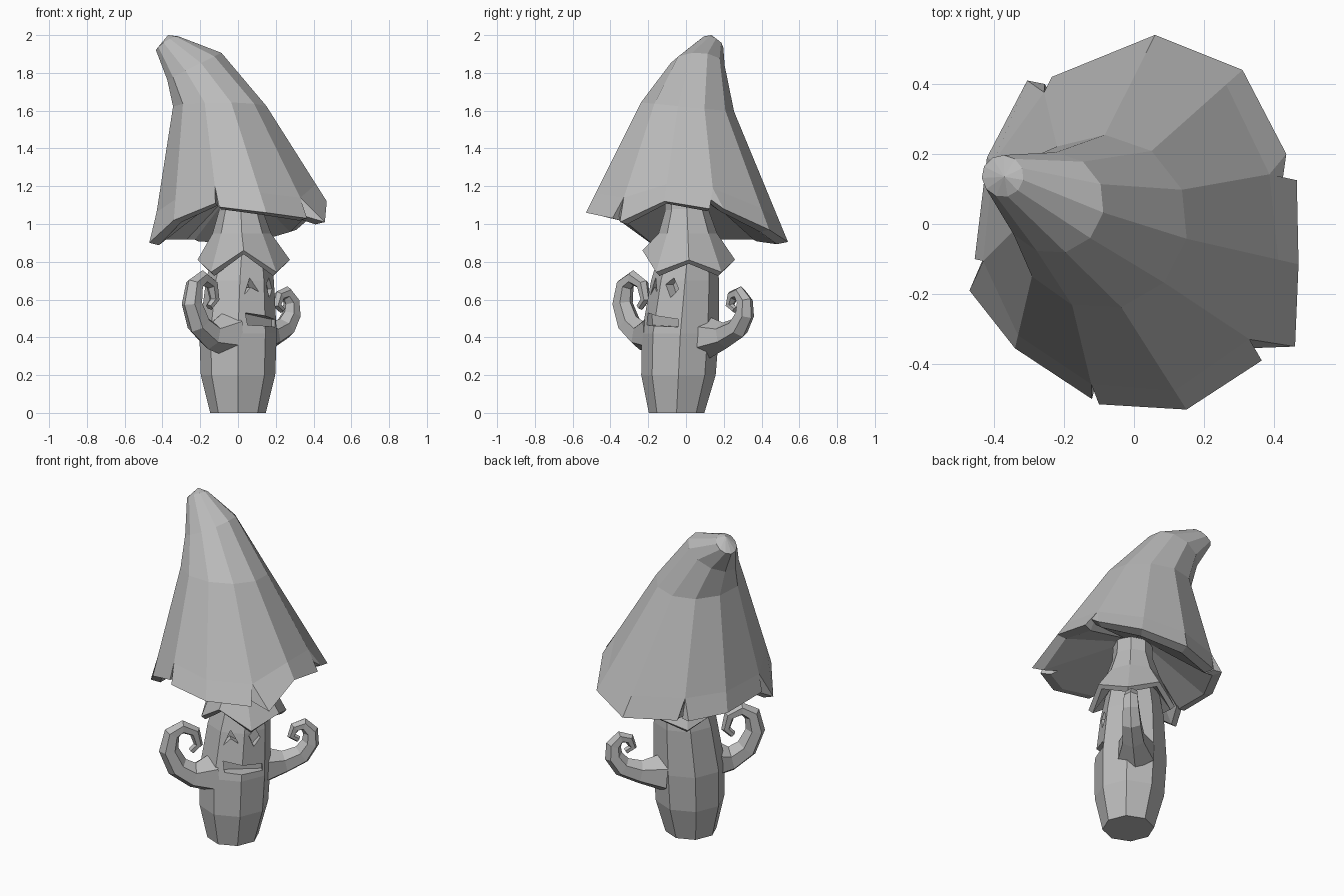
import bpy, bmesh
from math import sin, cos, pi, radians
from mathutils import Vector

if "Cube" in bpy.data.objects:
    bpy.data.objects.remove(bpy.data.objects["Cube"])

grey = bpy.data.materials.new("plain grey")
grey.use_nodes = True
colour = (0.5, 0.5, 0.5, 1)
grey.diffuse_color = colour
grey.node_tree.nodes["Principled BSDF"].inputs["Base Color"].default_value = colour

# The face looks along FRONT; the arms spread along SIDE
FRONT = Vector((1, -1, 0)).normalized()
SIDE = Vector((1, 1, 0)).normalized()
UP = Vector((0, 0, 1))


def make(name, bm):
    bmesh.ops.recalc_face_normals(bm, faces=bm.faces)
    mesh = bpy.data.meshes.new(name)
    bm.to_mesh(mesh)
    bm.free()
    mesh.materials.append(grey)
    obj = bpy.data.objects.new(name, mesh)
    bpy.context.scene.collection.objects.link(obj)
    return obj


def circle(centre, radius, sides, start=0.0, turn=1):
    cx, cy, z = centre
    angles = [start + turn * 2 * pi * i / sides for i in range(sides)]
    return [Vector((cx + radius * cos(a), cy + radius * sin(a), z)) for a in angles]


def bridge(bm, a, b):
    n = len(a)
    for i in range(n):
        bm.faces.new((a[i], a[(i + 1) % n], b[(i + 1) % n], b[i]))


def loft(name, rings, closed=False):
    bm = bmesh.new()
    loops = [[bm.verts.new(p) for p in ring] for ring in rings]
    for a, b in zip(loops, loops[1:]):
        bridge(bm, a, b)
    if closed:
        bridge(bm, loops[-1], loops[0])
    else:
        bm.faces.new(loops[0])
        bm.faces.new(loops[-1])
    return make(name, bm)


# Stem: eight-sided barrel narrowing upward into the cap
stem_profile = [(0, -.05, 0, .147), (0, -.04, .2, .197), (0, -.03, .42, .205),
                (.01, -.005, .7, .18), (.02, .01, .85, .15),
                (.015, .005, 1.05, .115), (.01, 0, 1.2, .11)]
stem = loft("stem", [circle(p[:3], p[3], 8) for p in stem_profile])

# Eye and mouth recesses cut into the stem
features = {
    "right_eye": (.125, [(-.11, .625), (-.07, .715), (-.03, .64), (-.07, .665)]),
    "left_eye": (.125, [(.03, .68), (.07, .715), (.1, .655), (.06, .61)]),
    "mouth": (.14, [(-.115, .53), (.11, .495), (.11, .455), (-.11, .465)]),
}
cutters = []
for name, (depth, outline) in features.items():
    cutter = loft(name + "_cutter", [[SIDE * u + UP * z + FRONT * d for u, z in outline]
                                     for d in (depth, .4)])
    cutter.hide_render = True
    cut = stem.modifiers.new(name, "BOOLEAN")
    cut.operation = "DIFFERENCE"
    cut.solver = "EXACT"
    cut.object = cutter
    cutters.append(cutter)
bpy.context.view_layer.update()
carved = bpy.data.meshes.new_from_object(
    stem.evaluated_get(bpy.context.evaluated_depsgraph_get()))
stem.modifiers.clear()
stem.data = carved
for cutter in cutters:
    bpy.data.objects.remove(cutter)

# Collar: flared skirt with a zigzag hem and a thick lip
hem = circle((.03, .015, .81), .245, 8)
for p in hem[1::2]:
    p.z = .745
hem[6].z = .86
lip = [Vector((.03 + (p.x - .03) * .9, .015 + (p.y - .015) * .9, p.z - .02)) for p in hem]
inside = circle((.02, .01, .85), .14, 8)
loft("collar", [circle((.015, .005, 1.08), .113, 8), circle((.02, .01, .95), .155, 8),
                hem, lip, inside], closed=True)


# Arms: tapered tubes flaring into the stem and curling over at the end
def arm(name, direction, offset, path, thick):
    points = [direction * s + UP * z + FRONT * offset for s, z in path]
    rings = []
    last = len(points) - 1
    for i, p in enumerate(points):
        tangent = (points[min(i + 1, last)] - points[max(i - 1, 0)]).normalized()
        normal = tangent.cross(FRONT)
        radius = thick * (1 - .78 * (i / last) ** .7)
        if i == 0:
            radius *= 1.4
        rings.append([p + (normal * cos(a) + FRONT * sin(a)) * radius
                      for a in [2 * pi * k / 6 for k in range(6)]])
    loft(name, rings)


arm("right_arm", -SIDE, .065,
    [(.14, .42), (.27, .41), (.36, .47), (.41, .58), (.39, .68),
     (.33, .715), (.26, .68), (.24, .6), (.28, .56)], .092)
arm("left_arm", SIDE, -.02,
    [(.13, .4), (.27, .41), (.37, .45), (.42, .52), (.42, .59),
     (.38, .635), (.33, .62), (.31, .57), (.35, .545)], .085)

# Cap: bent cone whose hem is torn into five panels
COLUMNS = 11
start = radians(120)
bm = bmesh.new()
shoulder = circle((-.095, .005, 1.62), .25, COLUMNS, start, -1)
neck = circle((-.23, .06, 0), .145, COLUMNS, start, -1)
tip = circle((-.375, .137, 0), .06, COLUMNS, start, -1)
for p in shoulder:
    p.z -= .1 * p.y
for p in neck:
    p.z = 1.95 + .5 * p.x
for p in tip:
    p.z = 1.955 + .6 * (p.x + .375) - .3 * (p.y - .137)

# Each hem point hangs below a numbered shoulder corner
panels = [
    [(0, -.235, .42, .92), (1, .06, .54, .905), (2, .31, .44, .97),
     (3, .435, .2, 1.08), (3, .425, .13, 1.13)],
    [(3, .465, .125, 1.08), (4, .47, -.115, 1.12), (5, .46, -.35, 1.01),
     (5, .325, -.355, 1.05)],
    [(5, .365, -.39, 1.03), (6, .15, -.53, 1.06), (7, -.1, -.515, 1.09)],
    [(7, -.12, -.5, 1.11), (8, -.34, -.355, 1.02), (9, -.47, -.19, .9),
     (9, -.425, -.085, .96)],
    [(9, -.455, -.1, .96), (10, -.42, .19, .93), (0, -.305, .41, .93),
     (0, -.255, .4, .93)],
]

# The tears start at a continuous ring a little above the hem
tear = []
for i, top in enumerate(shoulder):
    below = [Vector(p[1:]) for panel in panels for p in panel if p[0] == i]
    tear.append(top.lerp(sum(below, Vector()) / len(below), .82))

rings = [[bm.verts.new(p) for p in ring] for ring in (tear, shoulder, neck, tip)]
for a, b in zip(rings, rings[1:]):
    bridge(bm, a, b)
apex = bm.verts.new((-.37, .135, 2))
for i in range(COLUMNS):
    bm.faces.new((rings[-1][i], rings[-1][(i + 1) % COLUMNS], apex))

# The underside: a lip at the hem, then a ceiling rising to a hub on the stem
hub = [bm.verts.new(p) for p in circle((.01, 0, 1.17), .09, COLUMNS, start, -1)]
bm.faces.new(hub)
ends = []
for panel in panels:
    edge = [(k, bm.verts.new((x, y, z)), bm.verts.new((x * .89, y * .89, z - .012)))
            for k, x, y, z in panel]
    for (ka, low_a, lip_a), (kb, low_b, lip_b) in zip(edge, edge[1:]):
        bm.faces.new((low_a, low_b, lip_b, lip_a))
        for ring, a, b in ((rings[0], low_a, low_b), (hub, lip_a, lip_b)):
            corners = [ring[ka], a, b]
            if kb != ka:
                corners.append(ring[kb])
            bm.faces.new(corners)
    for k, low, lip_end in (edge[0], edge[-1]):
        bm.faces.new((rings[0][k], low, lip_end))
    ends.append((edge[0], edge[-1]))

# Close the ceiling behind each tear
for i, (first, final) in enumerate(ends):
    k, _, lip_a = final
    lip_b = ends[(i + 1) % len(ends)][0][2]
    bm.faces.new((hub[k], lip_a, lip_b))
    bm.faces.new((rings[0][k], lip_a, lip_b))
make("cap", bm)
